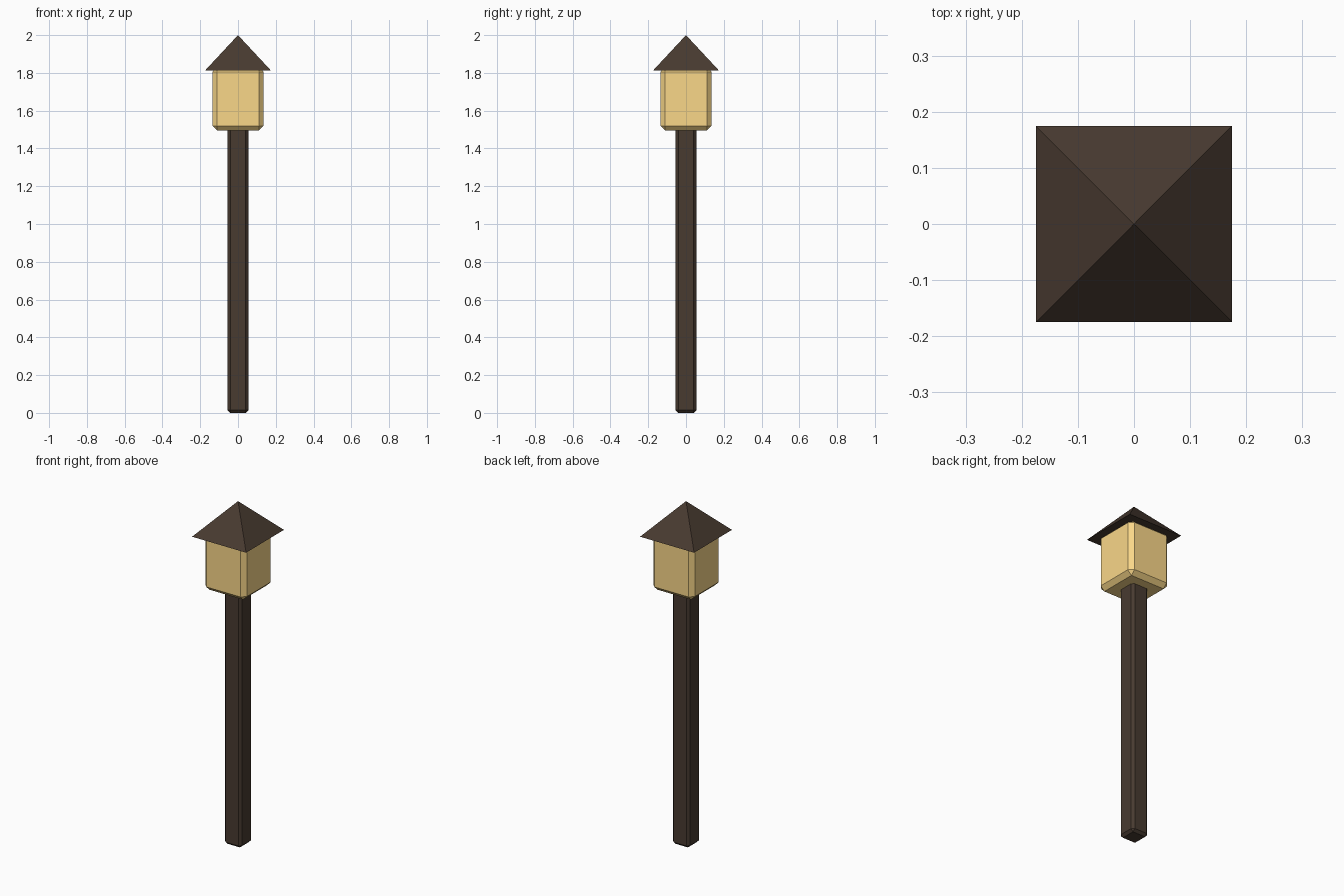
import bpy
import bmesh
import math
from mathutils import Matrix

if "Cube" in bpy.data.objects:
    bpy.data.objects.remove(bpy.data.objects["Cube"])


def material(name, color):
    mat = bpy.data.materials.new(name)
    mat.diffuse_color = (*color, 1)
    mat.use_nodes = True
    mat.node_tree.nodes["Principled BSDF"].inputs["Base Color"].default_value = mat.diffuse_color
    return mat


def add_object(name, bm, mat):
    mesh = bpy.data.meshes.new(name)
    bm.to_mesh(mesh)
    bm.free()
    mesh.materials.append(mat)
    obj = bpy.data.objects.new(name, mesh)
    bpy.context.collection.objects.link(obj)
    return obj


def chamfered_box(name, half, z0, z1, chamfer, mat):
    bm = bmesh.new()
    size = Matrix.Diagonal((2 * half, 2 * half, z1 - z0, 1))
    bmesh.ops.create_cube(bm, size=1, matrix=Matrix.Translation((0, 0, (z0 + z1) / 2)) @ size)
    obj = add_object(name, bm, mat)
    bevel = obj.modifiers.new("chamfer", 'BEVEL')
    bevel.width = chamfer
    bevel.segments = 1
    return obj


def pyramid(name, half, z0, z1, mat):
    bm = bmesh.new()
    place = Matrix.Translation((0, 0, (z0 + z1) / 2)) @ Matrix.Rotation(math.pi / 4, 4, 'Z')
    bmesh.ops.create_cone(bm, cap_ends=True, segments=4, radius1=half * math.sqrt(2),
                          radius2=0, depth=z1 - z0, matrix=place)
    bmesh.ops.remove_doubles(bm, verts=bm.verts, dist=1e-5)
    return add_object(name, bm, mat)


wood = material("dark_wood", (0.065, 0.043, 0.03))
glow = material("warm_glass", (0.95, 0.68, 0.25))

# Post, glowing lantern box and roof
chamfered_box("post", 0.055, 0.0, 1.51, 0.014, wood)
chamfered_box("lantern", 0.135, 1.495, 1.83, 0.025, glow)
pyramid("roof", 0.175, 1.812, 2.0, wood)
